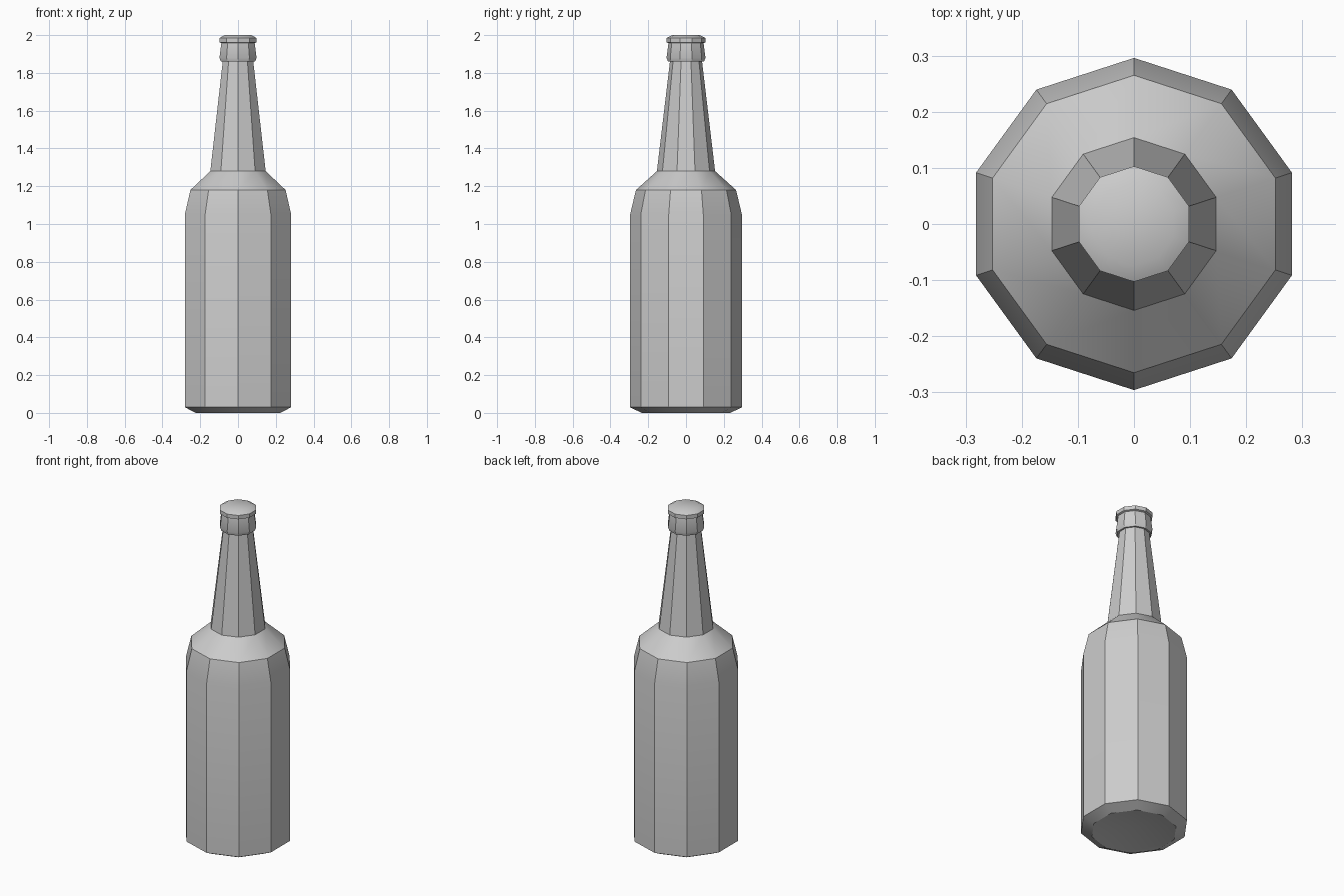
import bpy, bmesh
from math import cos, sin, pi, radians

if "Cube" in bpy.data.objects:
    bpy.data.objects.remove(bpy.data.objects["Cube"])

SIDES = 10

# Bottle outline as (radius, height), from base to mouth
base = [(0.235, 0.0), (0.296, 0.03)]
body = [(0.296, 1.05), (0.265, 1.18)]
neck = [(0.154, 1.28), (0.085, 1.86)]
lip = [(0.095, 1.86), (0.103, 1.88), (0.093, 1.958),
       (0.103, 1.962), (0.103, 1.985), (0.074, 2.0)]
PUNT = 0.04


def lathe(name, profile, bottom_z):
    bm = bmesh.new()
    # one ring per profile point, with a corner on the y axis
    rings = [[bm.verts.new((r * cos(a), r * sin(a), z))
              for a in (pi / 2 + 2 * pi * i / SIDES for i in range(SIDES))]
             for r, z in profile]
    for low, high in zip(rings, rings[1:]):
        for i in range(SIDES):
            j = (i + 1) % SIDES
            bm.faces.new((low[i], low[j], high[j], high[i]))
    # flat top, shallow hollow underneath
    bm.faces.new(rings[-1])
    centre = bm.verts.new((0, 0, bottom_z))
    for i in range(SIDES):
        bm.faces.new((rings[0][(i + 1) % SIDES], rings[0][i], centre))
    bmesh.ops.recalc_face_normals(bm, faces=bm.faces)
    mesh = bpy.data.meshes.new(name)
    bm.to_mesh(mesh)
    bm.free()
    obj = bpy.data.objects.new(name, mesh)
    bpy.context.collection.objects.link(obj)
    return obj


bottle = lathe("bottle", base + body + neck + lip, PUNT)

# Smooth the shoulder and chamfers, keep the side facets crisp
bpy.context.view_layer.objects.active = bottle
bottle.select_set(True)
bpy.ops.object.shade_smooth_by_angle(angle=radians(30))
